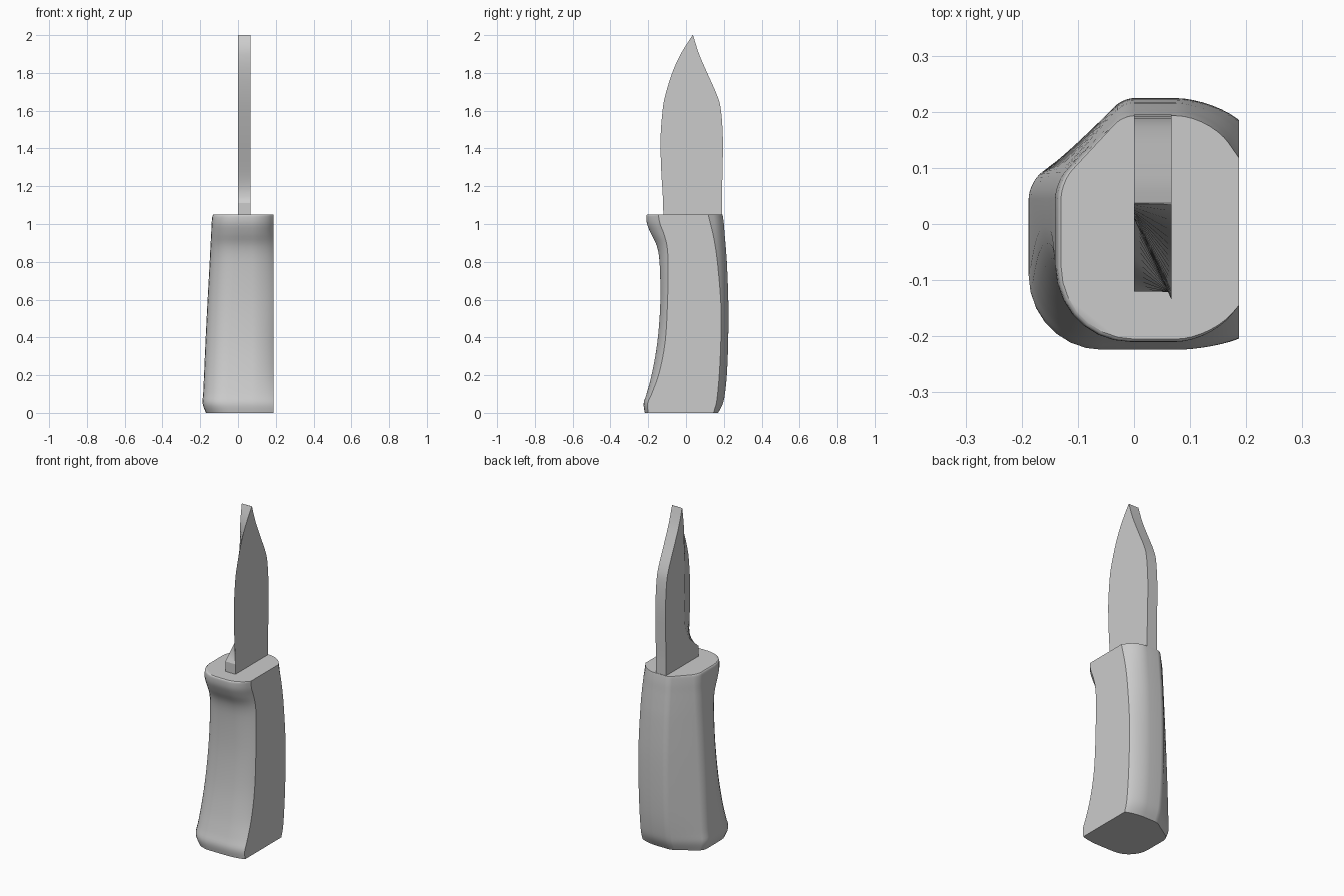
import bpy, bmesh, math
from mathutils import Vector

default = bpy.data.objects.get("Cube")
if default:
    bpy.data.objects.remove(default, do_unlink=True)

grey = bpy.data.materials.new("plain_grey")
grey.use_nodes = True
colour = (0.6, 0.6, 0.6, 1)
grey.diffuse_color = colour
grey.node_tree.nodes["Principled BSDF"].inputs["Base Color"].default_value = colour


def smooth_rows(rows, steps):
    """Pass a smooth curve through rows of section measurements."""
    rows = [Vector(r) for r in rows]
    out = []
    for i in range(len(rows) - 1):
        a, b = rows[max(i - 1, 0)], rows[i]
        c, d = rows[i + 1], rows[min(i + 2, len(rows) - 1)]
        for s in range(steps):
            t = s / steps
            out.append(b + (c - a) * (t / 2)
                       + (a * 2 - b * 5 + c * 4 - d) * (t * t / 2)
                       + (b * 3 - a - c * 3 + d) * (t ** 3 / 2))
    return out + [rows[-1]]


def loft(name, rings, angle):
    """Skin a stack of closed rings and cap both ends."""
    bm = bmesh.new()
    loops = [[bm.verts.new(p) for p in ring] for ring in rings]
    for low, high in zip(loops, loops[1:]):
        n = len(low)
        for i in range(n):
            j = (i + 1) % n
            bm.faces.new((low[i], low[j], high[j], high[i]))
    bm.faces.new(loops[0][::-1])
    bm.faces.new(loops[-1])
    bmesh.ops.remove_doubles(bm, verts=bm.verts, dist=0.0001)
    bmesh.ops.recalc_face_normals(bm, faces=bm.faces)
    mesh = bpy.data.meshes.new(name)
    bm.to_mesh(mesh)
    bm.free()
    mesh.materials.append(grey)
    obj = bpy.data.objects.new(name, mesh)
    bpy.context.collection.objects.link(obj)
    bpy.ops.object.select_all(action="DESELECT")
    obj.select_set(True)
    bpy.context.view_layer.objects.active = obj
    bpy.ops.object.shade_smooth_by_angle(angle=math.radians(angle))
    return obj


def rounded(corners, z, steps=7):
    """Outline with each corner (x, y, radius) eased into an arc."""
    ring = []
    for i, (x, y, r) in enumerate(corners):
        p = Vector((x, y, z))
        if not r:
            ring.append(p)
            continue
        ends = []
        for q in (corners[i - 1], corners[(i + 1) % len(corners)]):
            edge = Vector((q[0], q[1], z)) - p
            ends.append(edge.normalized() * min(r, edge.length * 0.9))
        for s in range(steps + 1):
            t = s / steps * math.pi / 2
            ring.append(p + ends[0] * (1 - math.sin(t)) + ends[1] * (1 - math.cos(t)))
    return ring


# Handle: flat side, rounded grip, chamfered back corner
# height, left x, front y, back y, flat side front y, flat side back y
FLAT_X = 0.187
grip = [
    (0, -0.17, -0.218, 0.17, -0.2, 0.145),
    (0.05, -0.187, -0.224, 0.195, -0.203, 0.16),
    (0.11, -0.184, -0.206, 0.207, -0.178, 0.168),
    (0.22, -0.179, -0.178, 0.217, -0.14, 0.177),
    (0.38, -0.172, -0.151, 0.223, -0.11, 0.184),
    (0.58, -0.162, -0.136, 0.224, -0.098, 0.184),
    (0.78, -0.151, -0.139, 0.217, -0.095, 0.168),
    (0.88, -0.146, -0.153, 0.21, -0.1, 0.155),
    (0.95, -0.142, -0.186, 0.204, -0.118, 0.142),
    (1.0, -0.14, -0.206, 0.2, -0.137, 0.13),
    (1.04, -0.136, -0.21, 0.195, -0.145, 0.12),
    (1.05, -0.13, -0.205, 0.193, -0.145, 0.118),
]
rings = []
for z, left, front, back, flat_front, flat_back in smooth_rows(grip, 4):
    rings.append(rounded([
        (FLAT_X, flat_back, 0),
        (0.135, back, 0.06),
        (-0.02, back, 0.02),
        (left, 0.075, 0.03),
        (left, front, 0.13),
        (0.135, front, 0.06),
        (FLAT_X, flat_front, 0),
    ], z))
loft("handle", rings, 35)

# Blade: flat right face, one-sided bevel on the left, square heel
# height, cutting edge y, bevel top y on the left face, spine y
THICK = 0.067
heel = [
    (1.04, -0.12, -0.12, 0.19),
    (1.11, -0.121, -0.12, 0.19),
]
body = [
    (1.115, -0.121, -0.115, 0.19),
    (1.15, -0.123, -0.075, 0.19),
    (1.2, -0.126, -0.025, 0.191),
    (1.28, -0.131, 0.01, 0.193),
    (1.45, -0.135, 0.01, 0.195),
    (1.6, -0.124, 0.012, 0.185),
    (1.68, -0.11, 0.014, 0.165),
    (1.8, -0.073, 0.018, 0.112),
    (1.9, -0.028, 0.022, 0.069),
    (2.0, 0.035, 0.036, 0.037),
]
rings = []
for z, edge, bevel, spine in heel + [tuple(r) for r in smooth_rows(body, 4)]:
    rings.append([
        Vector((THICK, edge, z)),
        Vector((THICK, spine, z)),
        Vector((0, spine, z)),
        Vector((0, max(bevel, edge), z)),
    ])
loft("blade", rings, 20)
